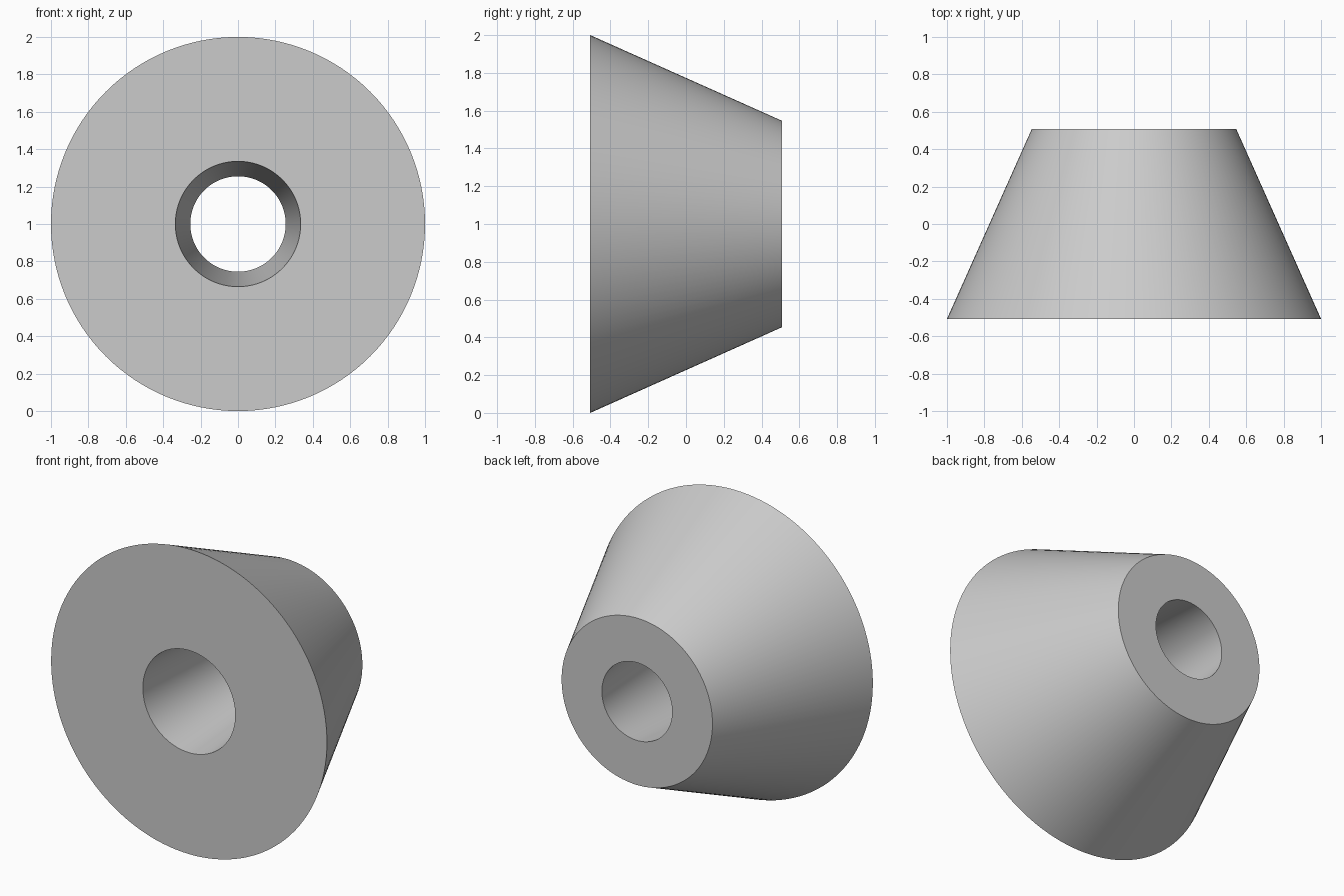
import bpy
import bmesh
import math
from mathutils import Matrix

default = bpy.data.objects.get("Cube")
if default:
    bpy.data.objects.remove(default, do_unlink=True)

SEGMENTS = 128
HALF = 0.507

# Single light grey finish
grey = bpy.data.materials.new("light_grey")
grey.use_nodes = True
colour = (0.6, 0.6, 0.6, 1)
grey.diffuse_color = colour
grey.node_tree.nodes["Principled BSDF"].inputs["Base Color"].default_value = colour

# Closed profile (radius, y): outer taper and tapered bore
profile = [(1, -HALF), (0.547, HALF), (0.255, HALF), (0.335, -HALF)]

# Revolve the profile around the y axis
bm = bmesh.new()
verts = [bm.verts.new((r, y, 0)) for r, y in profile]
edges = [bm.edges.new((verts[i], verts[(i + 1) % len(verts)])) for i in range(len(verts))]
bmesh.ops.spin(bm, geom=verts + edges, cent=(0, 0, 0), axis=(0, 1, 0),
               angle=math.tau, steps=SEGMENTS, use_merge=False)
bmesh.ops.remove_doubles(bm, verts=bm.verts, dist=0.0001)
bmesh.ops.recalc_face_normals(bm, faces=bm.faces)
bmesh.ops.transform(bm, matrix=Matrix.Translation((0, 0, 1)), verts=bm.verts)

mesh = bpy.data.meshes.new("conical_bushing")
bm.to_mesh(mesh)
bm.free()
mesh.materials.append(grey)
bushing = bpy.data.objects.new("conical_bushing", mesh)
bpy.context.collection.objects.link(bushing)

# Smooth sides with crisp rims
bpy.ops.object.select_all(action="DESELECT")
bushing.select_set(True)
bpy.context.view_layer.objects.active = bushing
bpy.ops.object.shade_smooth_by_angle(angle=math.radians(30))
